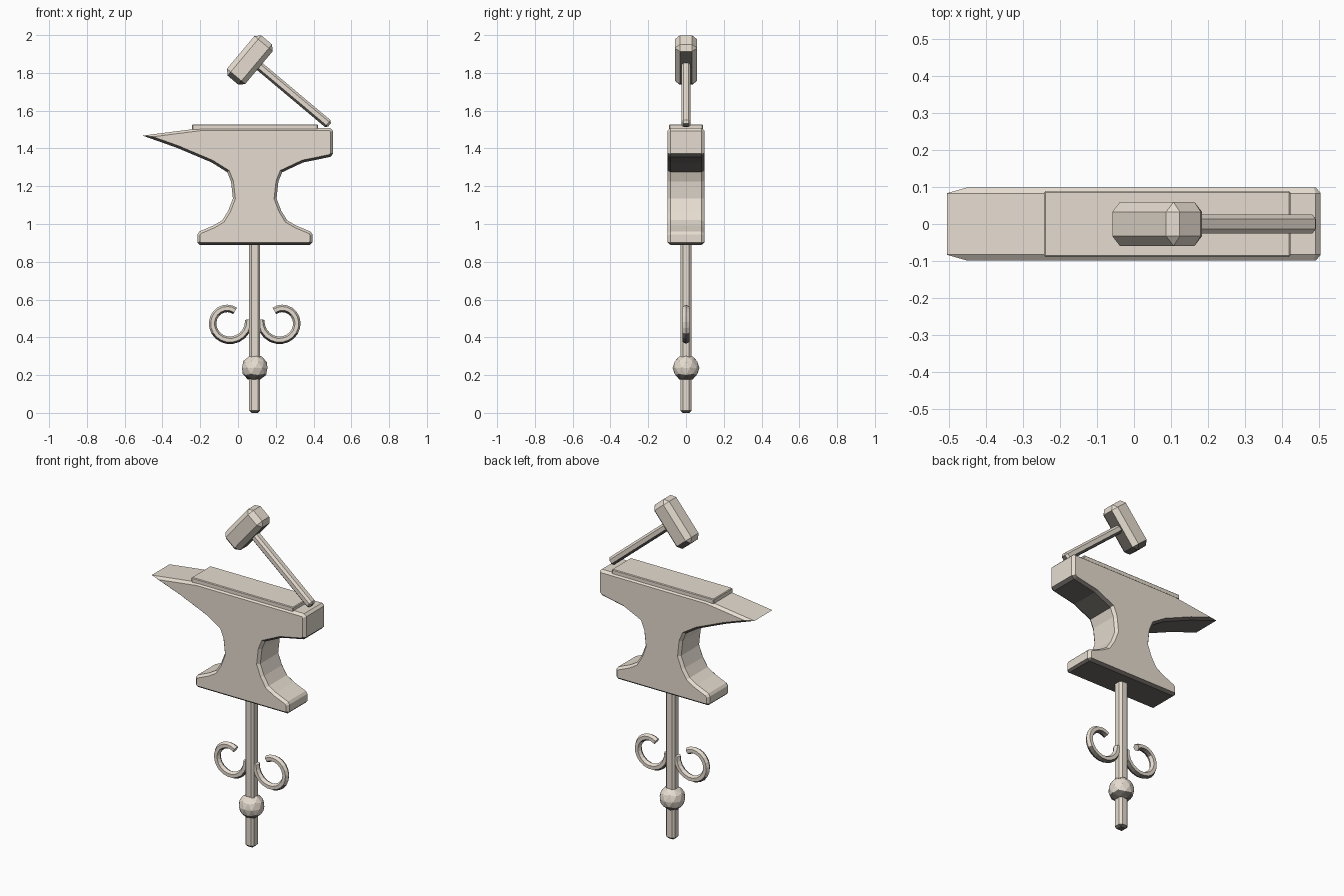
import bpy, bmesh, math
from mathutils import Matrix, Vector

if "Cube" in bpy.data.objects:
    bpy.data.objects.remove(bpy.data.objects["Cube"])


def material(name, rgb):
    m = bpy.data.materials.new(name)
    m.diffuse_color = (*rgb, 1)
    m.use_nodes = True
    m.node_tree.nodes["Principled BSDF"].inputs["Base Color"].default_value = m.diffuse_color
    return m


pale = material("pale_iron", (0.79, 0.72, 0.63))
dark = material("dark_underside", (0.165, 0.15, 0.135))
AXIS = 0.0885  # x of the pole


def add_object(name, bm):
    bmesh.ops.recalc_face_normals(bm, faces=bm.faces[:])
    bm.normal_update()
    for f in bm.faces:  # faces looking down are dark
        f.material_index = 1 if f.normal.z < -0.5 else 0
    me = bpy.data.meshes.new(name)
    bm.to_mesh(me)
    bm.free()
    me.materials.append(pale)
    me.materials.append(dark)
    ob = bpy.data.objects.new(name, me)
    bpy.context.collection.objects.link(ob)
    return ob


def chamfered_box(name, size, centre, chamfer, tilt=0):
    bm = bmesh.new()
    bmesh.ops.create_cube(bm, size=1)
    bmesh.ops.scale(bm, vec=size, verts=bm.verts[:])
    bmesh.ops.bevel(bm, geom=bm.edges[:], offset=chamfer, segments=1,
                    profile=0.5, affect='EDGES')
    bm.transform(Matrix.Translation(centre) @ Matrix.Rotation(math.radians(tilt), 4, 'Y'))
    return add_object(name, bm)


def inset(points, d):
    """Offset a counter-clockwise outline inwards with mitred corners."""
    out = []
    for i, p in enumerate(points):
        p = Vector(p)
        a = (p - Vector(points[i - 1])).normalized()
        b = (Vector(points[(i + 1) % len(points)]) - p).normalized()
        na, nb = Vector((-a.y, a.x)), Vector((-b.y, b.x))
        out.append(p + (na + nb) * d / (1 + na.dot(nb)))
    return out


# Anvil body: side outline lofted across y with chamfered rims
outline = [(-0.505, 1.468), (-0.32, 1.402), (-0.14, 1.326), (-0.057, 1.274),
           (-0.037, 1.225), (-0.027, 1.135), (-0.052, 1.07), (-0.083, 1.02),
           (-0.13, 0.992), (-0.205, 0.96), (-0.215, 0.945), (-0.215, 0.902),
           (-0.203, 0.89), (0.382, 0.89), (0.394, 0.902), (0.394, 0.945),
           (0.384, 0.96), (0.307, 0.992), (0.26, 1.02), (0.229, 1.07),
           (0.204, 1.135), (0.214, 1.225), (0.234, 1.274), (0.345, 1.326),
           (0.488, 1.355), (0.504, 1.372), (0.504, 1.493), (0.49, 1.507),
           (-0.2, 1.507)]
inner = inset(outline, 0.013)
bm = bmesh.new()
rings = [[bm.verts.new((x, y, z)) for x, z in pts]
         for y, pts in ((-0.099, inner), (-0.083, outline), (0.083, outline), (0.099, inner))]
for r, s in zip(rings, rings[1:]):
    for i in range(len(r)):
        bm.faces.new((r[i - 1], r[i], s[i], s[i - 1]))
bm.faces.new(rings[0])
bm.faces.new(rings[-1])
add_object("anvil_body", bm)

# Striking plate on top
chamfered_box("face_plate", (0.665, 0.178, 0.03), (0.09, 0, 1.512), 0.004)

# Hammer leaning over the anvil
chamfered_box("hammer_head", (0.126, 0.118, 0.278), (0.0625, 0, 1.868), 0.026, 40)
chamfered_box("hammer_handle", (0.535, 0.05, 0.047), (0.279, 0, 1.696), 0.012, 40)

# Pole with a faceted ball
chamfered_box("pole", (0.058, 0.058, 0.92), (AXIS, 0, 0.46), 0.012)
bm = bmesh.new()
bmesh.ops.create_icosphere(bm, subdivisions=2, radius=0.071,
                           matrix=Matrix.Translation((AXIS, 0, 0.238)))
add_object("pole_ball", bm)

# Mirrored scrolls: six-sided tube swept along a spiral
STEPS, SIDES, TUBE = 18, 6, 0.02
for name, side in (("left_scroll", -1), ("right_scroll", 1)):
    bm = bmesh.new()
    rings = []
    for i in range(STEPS + 1):
        t = i / STEPS
        a = math.radians(8 - 308 * t)
        r = 0.108 - 0.039 * t
        ring = []
        for k in range(SIDES):
            b = 2 * math.pi * k / SIDES
            rr = r + TUBE * math.cos(b)
            x = -0.05 + rr * math.cos(a) - AXIS
            ring.append(bm.verts.new((AXIS - side * x, TUBE * math.sin(b),
                                      0.48 + rr * math.sin(a))))
        rings.append(ring)
    for p, q in zip(rings, rings[1:]):
        for k in range(SIDES):
            bm.faces.new((p[k - 1], p[k], q[k], q[k - 1]))
    bm.faces.new(rings[0])
    bm.faces.new(rings[-1])
    add_object(name, bm)
